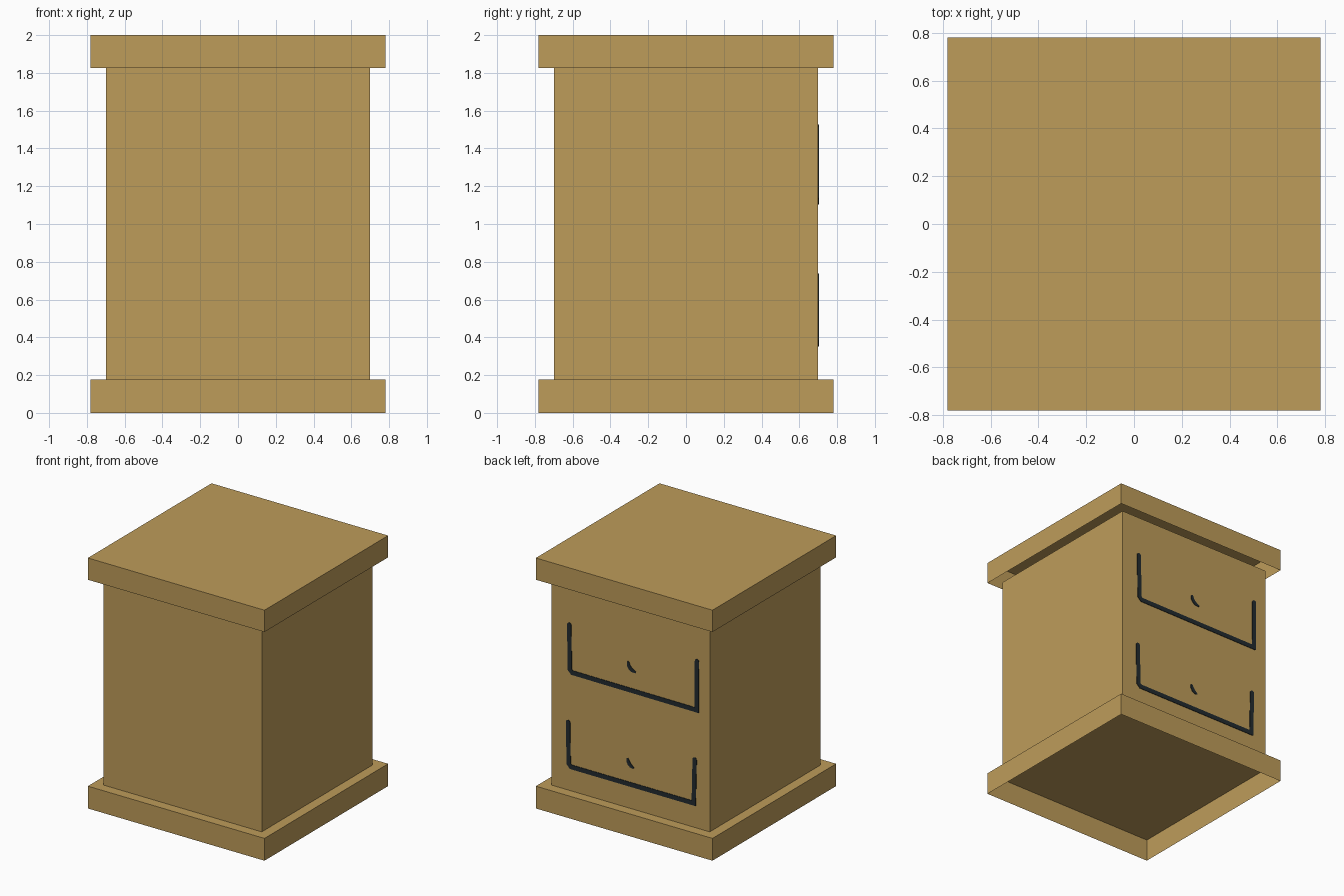
import bpy, bmesh, math
from mathutils import Vector

if "Cube" in bpy.data.objects:
    bpy.data.objects.remove(bpy.data.objects["Cube"])


def material(name, rgb):
    m = bpy.data.materials.new(name)
    m.diffuse_color = (*rgb, 1)
    m.use_nodes = True
    m.node_tree.nodes["Principled BSDF"].inputs["Base Color"].default_value = m.diffuse_color
    return m


wood = material("tan_wood", (0.515, 0.333, 0.102))
ink = material("dark_line", (0.016, 0.024, 0.028))


def finish(bm, name, mat):
    me = bpy.data.meshes.new(name)
    bm.to_mesh(me)
    bm.free()
    me.materials.append(mat)
    ob = bpy.data.objects.new(name, me)
    bpy.context.collection.objects.link(ob)
    return ob


def open_box(name, half, z0, z1):
    """Square box with no bottom face."""
    bm = bmesh.new()
    bmesh.ops.create_cube(bm, size=1)
    for v in bm.verts:
        v.co = (v.co.x * 2 * half, v.co.y * 2 * half, z0 if v.co.z < 0 else z1)
    bm.normal_update()
    bottom = [f for f in bm.faces if f.normal.z < -0.5]
    bmesh.ops.delete(bm, geom=bottom, context='FACES_ONLY')
    finish(bm, name, wood)


def stroke(name, path, widths, back=0.7, thick=0.004):
    """Flat round-ended line on the back face; path is (x, z) points."""
    pts = [Vector(p) for p in path]
    n = len(pts)
    dirs = [(pts[i + 1] - pts[i]).normalized() for i in range(n - 1)]
    left, right = [], []
    for i, p in enumerate(pts):
        a, b = dirs[max(i - 1, 0)], dirs[min(i, n - 2)]
        na, nb = Vector((-a.y, a.x)), Vector((-b.y, b.x))
        m = (na + nb).normalized()
        off = m * (widths[i] / 2 / m.dot(na))
        left.append(p + off)
        right.append(p - off)

    def cap(p, d, r):
        s = Vector((-d.y, d.x))
        return [p + r * (s * math.cos(t) + d * math.sin(t))
                for t in (math.pi * k / 6 for k in range(1, 6))]

    outline = (left + cap(pts[-1], dirs[-1], widths[-1] / 2)
               + right[::-1] + cap(pts[0], -dirs[0], widths[0] / 2))
    bm = bmesh.new()
    face = bm.faces.new([bm.verts.new((q.x, back, q.y)) for q in outline])
    ext = bmesh.ops.extrude_face_region(bm, geom=[face])
    for g in ext["geom"]:
        if isinstance(g, bmesh.types.BMVert):
            g.co.y += thick
    bmesh.ops.recalc_face_normals(bm, faces=bm.faces)
    finish(bm, name, ink)


# Carcass: base, body and lid
open_box("base", 0.78, 0.0, 0.178)
open_box("body", 0.70, 0.178, 1.826)
open_box("lid", 0.78, 1.826, 2.0)

# Drawer outlines and pulls on the back face
W = 0.036
stroke("upper_drawer_line",
       [(0.54, 1.50), (0.535, 1.145), (0.515, 1.125), (-0.585, 1.12), (-0.588, 1.51)],
       [W] * 5)
stroke("lower_drawer_line",
       [(0.55, 0.72), (0.545, 0.39), (0.525, 0.37), (-0.56, 0.37), (-0.568, 0.72)],
       [W] * 5)
taper = [0.018, 0.028, 0.03, 0.028, 0.016]
stroke("upper_pull",
       [(0.019, 1.34), (0.016, 1.318), (0.002, 1.298), (-0.018, 1.284), (-0.042, 1.278)],
       taper)
stroke("lower_pull",
       [(0.024, 0.567), (0.019, 0.548), (0.009, 0.53), (-0.005, 0.518), (-0.022, 0.51)],
       taper)
